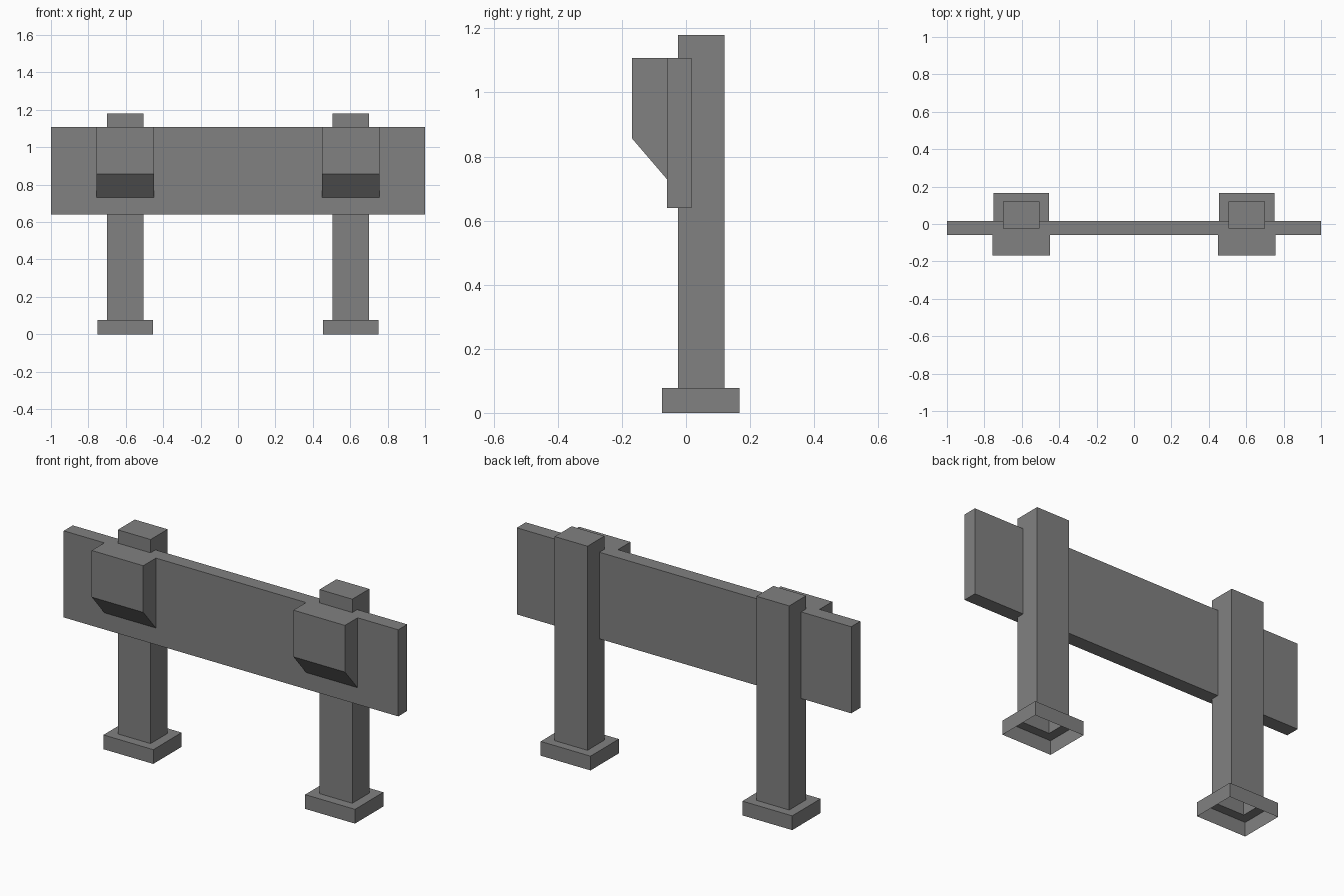
import bpy, bmesh

default = bpy.data.objects.get("Cube")
if default:
    bpy.data.objects.remove(default, do_unlink=True)

grey = bpy.data.materials.new("plain_grey")
grey.use_nodes = True
colour = (0.22, 0.22, 0.22, 1)
grey.diffuse_color = colour
grey.node_tree.nodes["Principled BSDF"].inputs["Base Color"].default_value = colour


def prism(name, profile, x0, x1):
    """Extrude a (y, z) profile along x."""
    bm = bmesh.new()
    face = bm.faces.new([bm.verts.new((x0, y, z)) for y, z in profile])
    ext = bmesh.ops.extrude_face_region(bm, geom=[face], use_keep_orig=True)
    verts = [v for v in ext["geom"] if isinstance(v, bmesh.types.BMVert)]
    bmesh.ops.translate(bm, verts=verts, vec=(x1 - x0, 0, 0))
    bmesh.ops.recalc_face_normals(bm, faces=bm.faces)
    return finish(name, bm)


def finish(name, bm):
    mesh = bpy.data.meshes.new(name)
    bm.to_mesh(mesh)
    bm.free()
    mesh.materials.append(grey)
    obj = bpy.data.objects.new(name, mesh)
    bpy.context.collection.objects.link(obj)
    return obj


def rect(bm, x, half, y0, y1, z):
    return [bm.verts.new(p) for p in ((x - half, y0, z), (x + half, y0, z),
                                      (x + half, y1, z), (x - half, y1, z))]


def bridge(bm, low, high):
    for i in range(4):
        j = (i + 1) % 4
        bm.faces.new((low[i], low[j], high[j], high[i]))


# Long board joined with its two wedge blocks
board = prism("board", [(-0.06, 0.64), (0.017, 0.64), (0.017, 1.108), (-0.06, 1.108)], -1, 1)
wedge = [(-0.03, 0.695), (-0.168, 0.856), (-0.168, 1.108), (-0.03, 1.108)]
for x in (-0.603, 0.603):
    block = prism("wedge_block", wedge, x - 0.154, x + 0.154)
    mod = board.modifiers.new("join_block", 'BOOLEAN')
    mod.operation = 'UNION'
    mod.solver = 'EXACT'
    mod.object = block
    bpy.context.view_layer.objects.active = board
    bpy.ops.object.modifier_apply(modifier=mod.name)
    bpy.data.objects.remove(block, do_unlink=True)

# Hollow posts, each rising from a foot that is open underneath
for side, x in (("right", -0.603), ("left", 0.603)):
    bm = bmesh.new()
    foot_low = rect(bm, x, 0.149, -0.075, 0.167, 0)
    foot_high = rect(bm, x, 0.149, -0.075, 0.167, 0.077)
    post_low = rect(bm, x, 0.098, -0.025, 0.12, 0.077)
    post_high = rect(bm, x, 0.098, -0.025, 0.12, 1.18)
    bridge(bm, foot_low, foot_high)
    bridge(bm, foot_high, post_low)
    bridge(bm, post_low, post_high)
    bm.faces.new(post_high)
    finish(side + "_post", bm)
